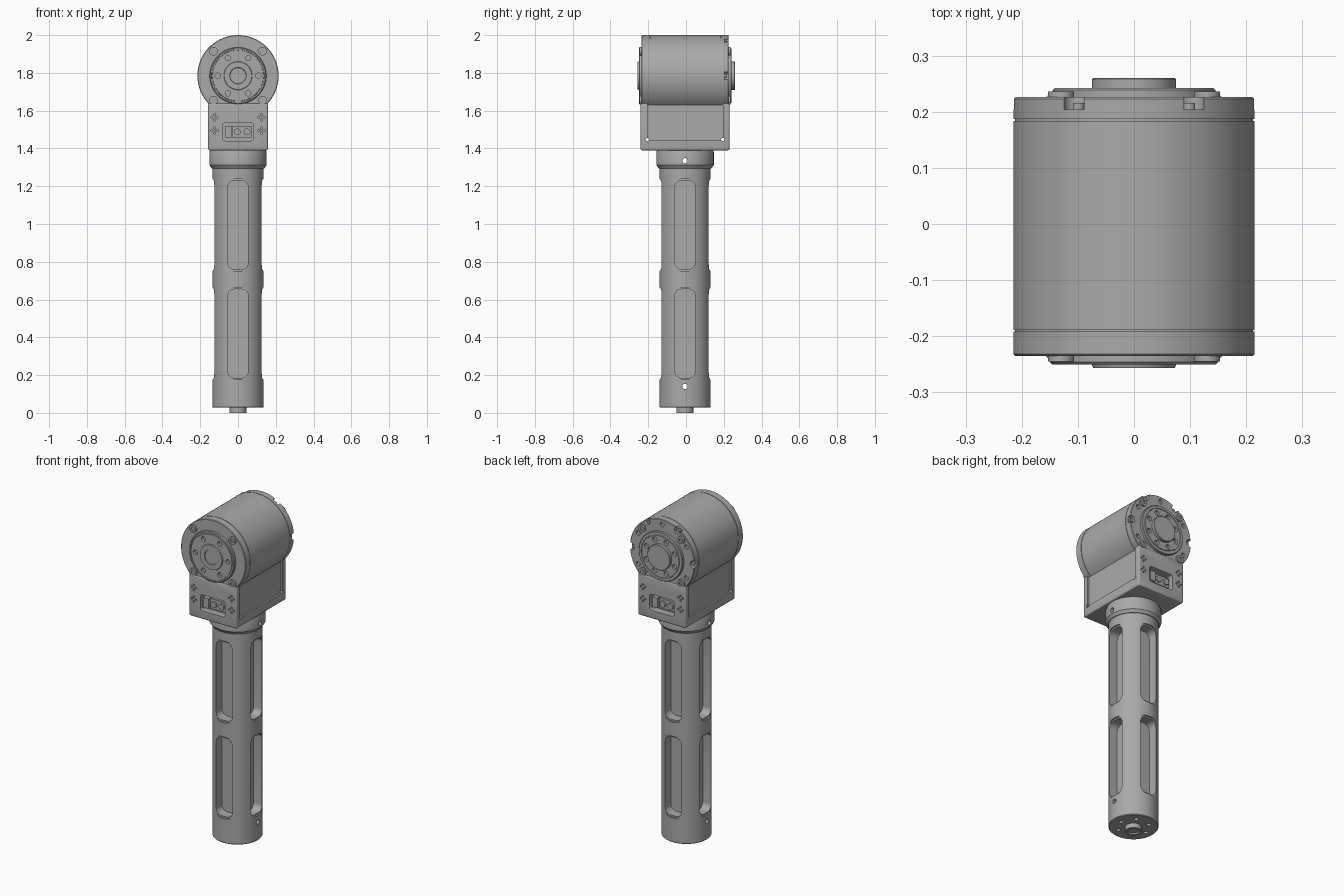
import bpy, bmesh, math
from mathutils import Matrix, Vector

if bpy.data.objects.get("Cube"):
    bpy.data.objects.remove(bpy.data.objects["Cube"])

grey = bpy.data.materials.new("machined grey")
grey.use_nodes = True
grey.diffuse_color = (0.4, 0.4, 0.4, 1)
grey.node_tree.nodes["Principled BSDF"].inputs["Base Color"].default_value = (0.4, 0.4, 0.4, 1)

parts = []
CY, AXIS_Z = -0.005, 1.785      # handle centre in y, motor axis height
X, Y, Z = Vector((1, 0, 0)), Vector((0, 1, 0)), Vector((0, 0, 1))


def finish(bm, name):
    bmesh.ops.recalc_face_normals(bm, faces=bm.faces)
    mesh = bpy.data.meshes.new(name)
    bm.to_mesh(mesh)
    bm.free()
    mesh.materials.append(grey)
    ob = bpy.data.objects.new(name, mesh)
    bpy.context.collection.objects.link(ob)
    parts.append(ob)
    return ob


def lathe(name, profile, along_y=False, steps=96):
    bm = bmesh.new()
    vs = [bm.verts.new((r, 0, h)) for r, h in profile]
    es = [bm.edges.new(p) for p in zip(vs, vs[1:])]
    bmesh.ops.spin(bm, geom=vs + es, cent=(0, 0, 0), axis=(0, 0, 1),
                   angle=math.tau, steps=steps)
    bmesh.ops.remove_doubles(bm, verts=bm.verts, dist=1e-5)
    for v in bm.verts:
        x, y, z = v.co
        v.co = (x, z, y + AXIS_Z) if along_y else (x, y + CY, z)
    return finish(bm, name)


def rod(bm, centre, axis, radius, length, sides=20):
    rot = Z.rotation_difference(axis).to_matrix().to_4x4()
    bmesh.ops.create_cone(bm, cap_ends=True, segments=sides, radius1=radius, radius2=radius,
                          depth=length, matrix=Matrix.Translation(centre) @ rot)


def block(bm, centre, size):
    return bmesh.ops.create_cube(bm, size=1, matrix=Matrix.Translation(centre)
                                 @ Matrix.Diagonal((*size, 1)))["verts"]


def rounded(bm, centre, size, radius, axis):
    """Block whose edges along one axis are rounded."""
    verts = block(bm, centre, size)
    edges = {e for v in verts for e in v.link_edges
             if abs((e.verts[0].co - e.verts[1].co).normalized().dot(axis)) > 0.9}
    bmesh.ops.bevel(bm, geom=list(edges), offset=radius, segments=6, profile=0.5,
                    affect='EDGES')


def cut(ob, bm):
    """Subtract the shapes in bm and bake the result."""
    cutter = finish(bm, "cutter")
    cutter.hide_render = True
    mod = ob.modifiers.new("cut", 'BOOLEAN')
    mod.operation, mod.solver, mod.object = 'DIFFERENCE', 'EXACT', cutter
    bpy.context.view_layer.update()
    baked = bpy.data.meshes.new_from_object(ob.evaluated_get(bpy.context.evaluated_depsgraph_get()))
    ob.modifiers.clear()
    ob.data = baked
    parts.remove(cutter)
    bpy.data.objects.remove(cutter)


def ring(count, radius, y, start=0):
    for i in range(count):
        a = math.radians(start) + math.tau * i / count
        yield Vector((radius * math.cos(a), y, AXIS_Z + radius * math.sin(a)))


# Motor housing with seams, end discs and hubs
R = 0.215
motor = lathe("motor_housing", [
    (0, -0.252), (0.042, -0.252), (0.044, -0.257), (0.073, -0.257), (0.075, -0.25),
    (0.134, -0.25), (0.135, -0.246), (0.139, -0.246), (0.14, -0.25), (0.146, -0.25),
    (0.15, -0.246), (0.15, -0.235), (R - 0.003, -0.235), (R, -0.232),
    (R, -0.192), (R - 0.003, -0.192), (R - 0.003, -0.189), (R, -0.189),
    (R, 0.184), (R - 0.003, 0.184), (R - 0.003, 0.187), (R, 0.187),
    (R, 0.223), (R - 0.003, 0.226), (0.145, 0.226), (0.145, 0.239), (0.142, 0.242),
    (0.128, 0.242), (0.127, 0.238), (0.123, 0.238), (0.122, 0.242),
    (0.075, 0.242), (0.075, 0.258), (0.073, 0.26), (0, 0.26)], along_y=True)
bm = bmesh.new()
for c in ring(6, 0.108, -0.25):            # front disc holes
    rod(bm, c, Y, 0.014, 0.03)
for c in ring(8, 0.1, 0.242, 22.5):        # back disc holes
    rod(bm, c, Y, 0.015, 0.03)
for c in ring(6, 0.185, 0.226, 30):        # back flange holes
    rod(bm, c, Y, 0.014, 0.03)
for c in ring(6, 0.206, 0.222):            # open counterbores in the back rim
    rod(bm, c, Y, 0.022, 0.036)
cut(motor, bm)

# Socket screws on both flanges and in the rim counterbores
bm = bmesh.new()
for y in (-0.237, 0.228):
    for c in ring(4, 0.184, y, 45):
        rod(bm, c, Y, 0.023, 0.016, 24)
for c in ring(6, 0.198, 0.208):
    rod(bm, c, Y, 0.01, 0.016)
screws = finish(bm, "flange_screws")
bm = bmesh.new()
for y in (-0.245, 0.236):
    for c in ring(4, 0.184, y, 45):
        rod(bm, c, Y, 0.012, 0.014, 6)
cut(screws, bm)

# Control box under the motor
bm = bmesh.new()
verts = block(bm, (0, CY, 1.515), (0.316, 0.47, 0.25))
bmesh.ops.bevel(bm, geom=bm.edges[:], offset=0.008, segments=3, profile=0.5, affect='EDGES')
box = finish(bm, "control_box")
bm = bmesh.new()
for s in (-1, 1):
    block(bm, (s * 0.16, CY, 1.56), (0.024, 0.4, 0.23))       # side panel recess
    face_y = CY + s * 0.235
    rounded(bm, (0, face_y, 1.488), (0.164, 0.09, 0.096), 0.015, Y)   # connector port
cut(box, bm)
bm = bmesh.new()
for s in (-1, 1):
    rod(bm, (0, CY + s * 0.2, 1.447), X, 0.009, 0.5, 12)       # corner pin holes
    for x in (-0.125, 0.125):                                 # cross-shaped recesses
        for z in (1.495, 1.565):
            c = Vector((x, CY + s * 0.235, z))
            for d in (X, -X, Z, -Z):
                rod(bm, c + d * 0.014, Y, 0.006, 0.016, 8)
cut(box, bm)

# Connectors inside the ports
bm = bmesh.new()
for s in (-1, 1):
    y = CY + s * 0.206
    block(bm, (s * 0.052, y, 1.488), (0.036, 0.04, 0.06))
    block(bm, (-s * 0.022, y - s * 0.006, 1.488), (0.1, 0.028, 0.06))
    for x in (0.004, -0.048):
        rod(bm, (s * x, y + s * 0.008, 1.488), Y, 0.018, 0.02)
finish(bm, "connectors")

# Hollow handle tube with collar and end boss
tube = lathe("handle_tube", [
    (0, 0.008), (0.03, 0.008), (0.032, 0), (0.045, 0), (0.045, 0.028), (0.132, 0.028),
    (0.136, 0.032), (0.136, 1.295), (0.14, 1.295), (0.152, 1.312), (0.152, 1.38),
    (0.147, 1.392), (0, 1.392), (0, 1.375), (0.113, 1.375), (0.113, 0.09), (0, 0.09)])
for width, height, radius, inner in ((0.124, 0.488, 0.044, 0.126), (0.108, 0.47, 0.035, 0.07)):
    bm = bmesh.new()
    for z in (0.42, 0.995):
        for d in (X, -X, Y, -Y):
            depth = 0.2 - inner
            size = [depth if abs(a) > 0.5 else width for a in d]
            size[2] = height
            rounded(bm, Vector((0, CY, z)) + d * (inner + depth / 2), size, radius, d)
    cut(tube, bm)
bm = bmesh.new()
for z in (0.14, 1.335):                    # cross pin holes
    rod(bm, (0, CY, z), X, 0.014, 0.4)
for i in range(6):                         # end plate holes
    a = math.tau * i / 6
    rod(bm, (0.088 * math.cos(a), CY + 0.088 * math.sin(a), 0.03), Z, 0.012, 0.04)
cut(tube, bm)

# Smooth shading with sharp edges kept
bpy.ops.object.select_all(action='DESELECT')
for ob in parts:
    ob.select_set(True)
bpy.context.view_layer.objects.active = parts[0]
bpy.ops.object.shade_smooth_by_angle(angle=math.radians(30))
